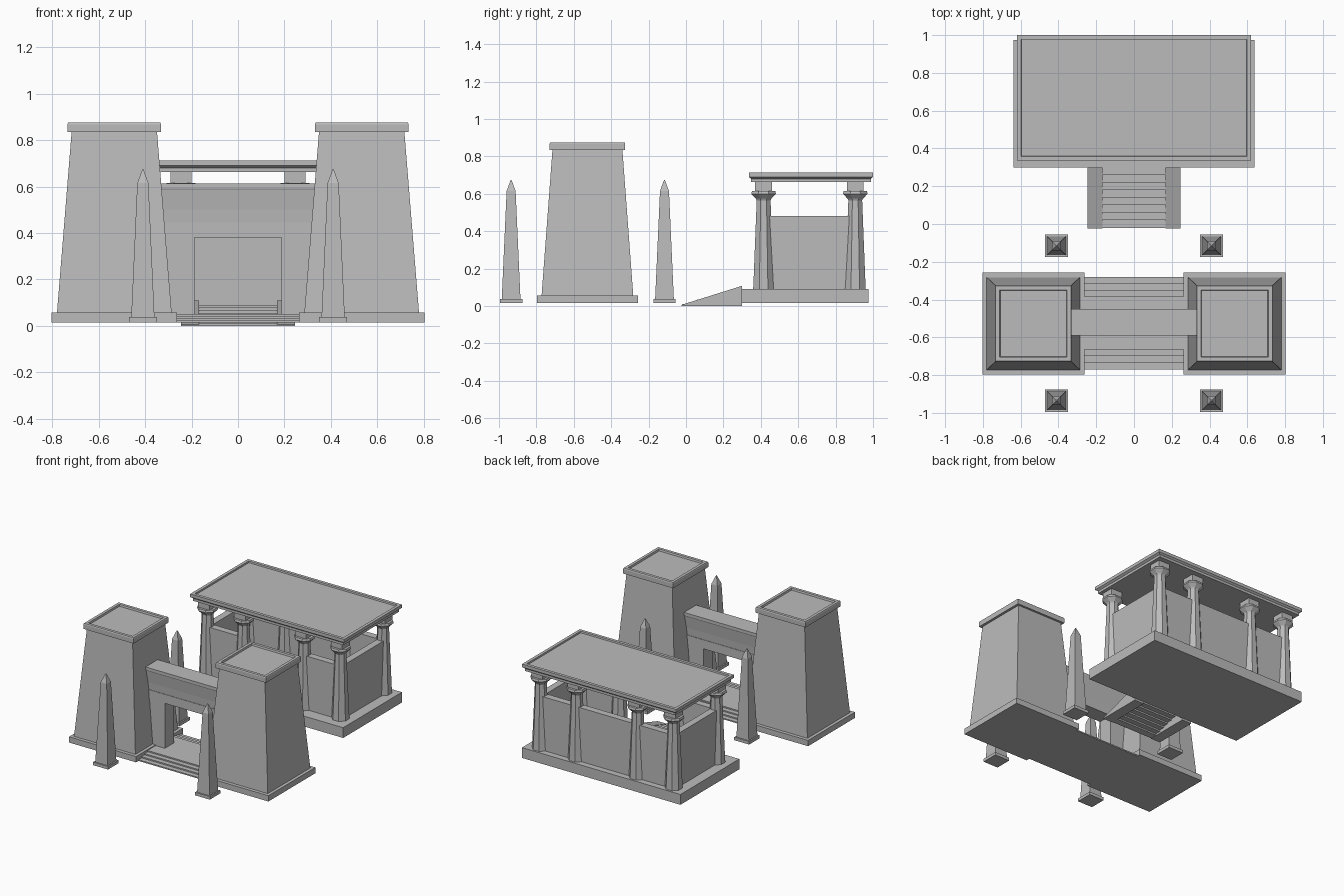
import bpy, bmesh, math

cube = bpy.data.objects.get("Cube")
if cube:
    bpy.data.objects.remove(cube, do_unlink=True)

stone = bpy.data.materials.new("grey stone")
stone.use_nodes = True
grey = (0.5, 0.5, 0.5, 1)
stone.diffuse_color = grey
stone.node_tree.nodes["Principled BSDF"].inputs["Base Color"].default_value = grey


def finish(name, bm):
    bmesh.ops.recalc_face_normals(bm, faces=bm.faces)
    mesh = bpy.data.meshes.new(name)
    bm.to_mesh(mesh)
    bm.free()
    mesh.materials.append(stone)
    ob = bpy.data.objects.new(name, mesh)
    bpy.context.collection.objects.link(ob)
    return ob


def loft(name, cx, cy, sections, sides=4):
    """Stack of rings (z, half width, half depth), capped at both ends."""
    bm = bmesh.new()
    rings = []
    turn = math.pi / sides
    for z, hx, hy in sections:
        ring = []
        for i in range(sides):
            a = turn + i * 2 * turn
            k = 1 / math.cos(turn)
            ring.append(bm.verts.new((cx + hx * k * math.cos(a), cy + hy * k * math.sin(a), z)))
        rings.append(ring)
    for low, high in zip(rings, rings[1:]):
        for i in range(sides):
            j = (i + 1) % sides
            bm.faces.new((low[i], low[j], high[j], high[i]))
    bm.faces.new(rings[0][::-1])
    bm.faces.new(rings[-1])
    return finish(name, bm)


def box(name, x0, x1, y0, y1, z0, z1):
    hx, hy = (x1 - x0) / 2, (y1 - y0) / 2
    return loft(name, x0 + hx, y0 + hy, [(z0, hx, hy), (z1, hx, hy)])


def extrude_x(name, outline, x0, x1):
    """Side outline of (y, z) points, extruded along x."""
    bm = bmesh.new()
    face = bm.faces.new([bm.verts.new((x0, y, z)) for y, z in outline])
    new = bmesh.ops.extrude_face_region(bm, geom=[face])["geom"]
    verts = [v for v in new if isinstance(v, bmesh.types.BMVert)]
    bmesh.ops.translate(bm, verts=verts, vec=(x1 - x0, 0, 0))
    return finish(name, bm)


ground = 0.015
gate_y = -0.52

# Two gate towers, each with plinth, battered body and hollow-topped cap
for side, s in (("left", 1), ("right", -1)):
    cx, cy = s * 0.533, -0.527
    loft(side + "_tower_plinth", cx, cy, [(ground, 0.27, 0.27), (0.057, 0.27, 0.27)])
    loft(side + "_tower_body", cx, cy, [(0.057, 0.247, 0.245), (0.835, 0.184, 0.187)])
    loft(side + "_tower_cap", cx, cy,
         [(0.835, 0.202, 0.202), (0.868, 0.202, 0.202), (0.875, 0.199, 0.199),
          (0.875, 0.178, 0.178), (0.862, 0.175, 0.175)])

    # Gate jambs in three stone courses
    inner, outer = 0.188, 0.325
    for i, (z0, z1) in enumerate(((0.045, 0.135), (0.135, 0.26), (0.26, 0.385))):
        x0, x1 = sorted((s * inner, s * outer))
        box(f"{side}_gate_jamb_{i + 1}", x0, x1, gate_y - 0.052, gate_y + 0.052, z0, z1)

    # Obelisks before and behind the towers
    for place, y in (("front", -0.935), ("back", -0.115)):
        x = s * 0.41
        loft(f"{place}_{side}_obelisk_foot", x, y, [(ground, 0.06, 0.06), (0.037, 0.06, 0.06)])
        loft(f"{place}_{side}_obelisk", x, y,
             [(0.037, 0.05, 0.05), (0.615, 0.024, 0.024), (0.675, 0.002, 0.002)])

# Gate lintel with flared cornice
lintel = [(0.38, 0.055), (0.445, 0.055), (0.445, 0.052), (0.5, 0.056),
          (0.585, 0.067), (0.592, 0.07), (0.612, 0.07)]
outline = [(gate_y + h, z) for z, h in lintel] + [(gate_y - h, z) for z, h in reversed(lintel)]
extrude_x("gate_lintel", outline, -0.333, 0.333)

# Low steps through the gate, rising from both sides
for i in range(4):
    inset = i * 0.035
    box(f"gate_step_{i + 1}", -0.265, 0.265, -0.77 + inset, -0.28 - inset,
        ground, ground + 0.009 * (i + 1))

# Temple platform
box("temple_platform", -0.638, 0.638, 0.298, 0.975, ground, 0.09)

# Stair to the platform: sloped cheeks and open-backed steps
for side, s in (("left", 1), ("right", -1)):
    x0, x1 = sorted((s * 0.167, s * 0.245))
    extrude_x(side + "_stair_cheek", [(-0.025, 0), (-0.025, 0.006), (0.3, 0.108), (0.3, 0)], x0, x1)
count, tread, rise = 8, 0.04, 0.0112
top = []
for i in range(count):
    top += [(-0.02 + i * tread, i * rise), (-0.02 + i * tread, (i + 1) * rise)]
top.append((0.3, count * rise))
under = [(y + 0.009, z - 0.009) for y, z in top[2:-1]] + [(0.3, count * rise - 0.009)]
extrude_x("stair_steps", top + under[::-1], -0.167, 0.167)

# Eight columns with flared capitals and square blocks above
front_y, back_y = 0.415, 0.905
column = [(0.09, 0.056), (0.13, 0.054), (0.565, 0.037), (0.575, 0.042),
          (0.6, 0.066), (0.615, 0.062)]
for row, y in (("front", front_y), ("back", back_y)):
    for i, x in enumerate((-0.535, -0.245, 0.245, 0.535)):
        loft(f"{row}_column_{i + 1}", x, y, [(z, r, r) for z, r in column], 8)
        loft(f"{row}_column_block_{i + 1}", x, y, [(0.615, 0.045, 0.045), (0.668, 0.045, 0.045)])

# Screen walls between the columns, open at the front centre
wall_top, t = 0.48, 0.025
box("back_wall", -0.535, 0.535, back_y - t, back_y + t, 0.09, wall_top)
for side, s in (("left", 1), ("right", -1)):
    box(side + "_side_wall", s * 0.535 - t, s * 0.535 + t, front_y, back_y, 0.09, wall_top)
    x0, x1 = sorted((s * 0.245, s * 0.535))
    box(side + "_front_wall", x0, x1, front_y - t, front_y + t, 0.09, wall_top)

# Roof slab with moulded edge and shallow raised rim
loft("temple_roof", 0, 0.668,
     [(0.662, 0.605, 0.32), (0.68, 0.605, 0.32), (0.69, 0.62, 0.332), (0.713, 0.62, 0.332),
      (0.713, 0.598, 0.31), (0.702, 0.596, 0.308)])
